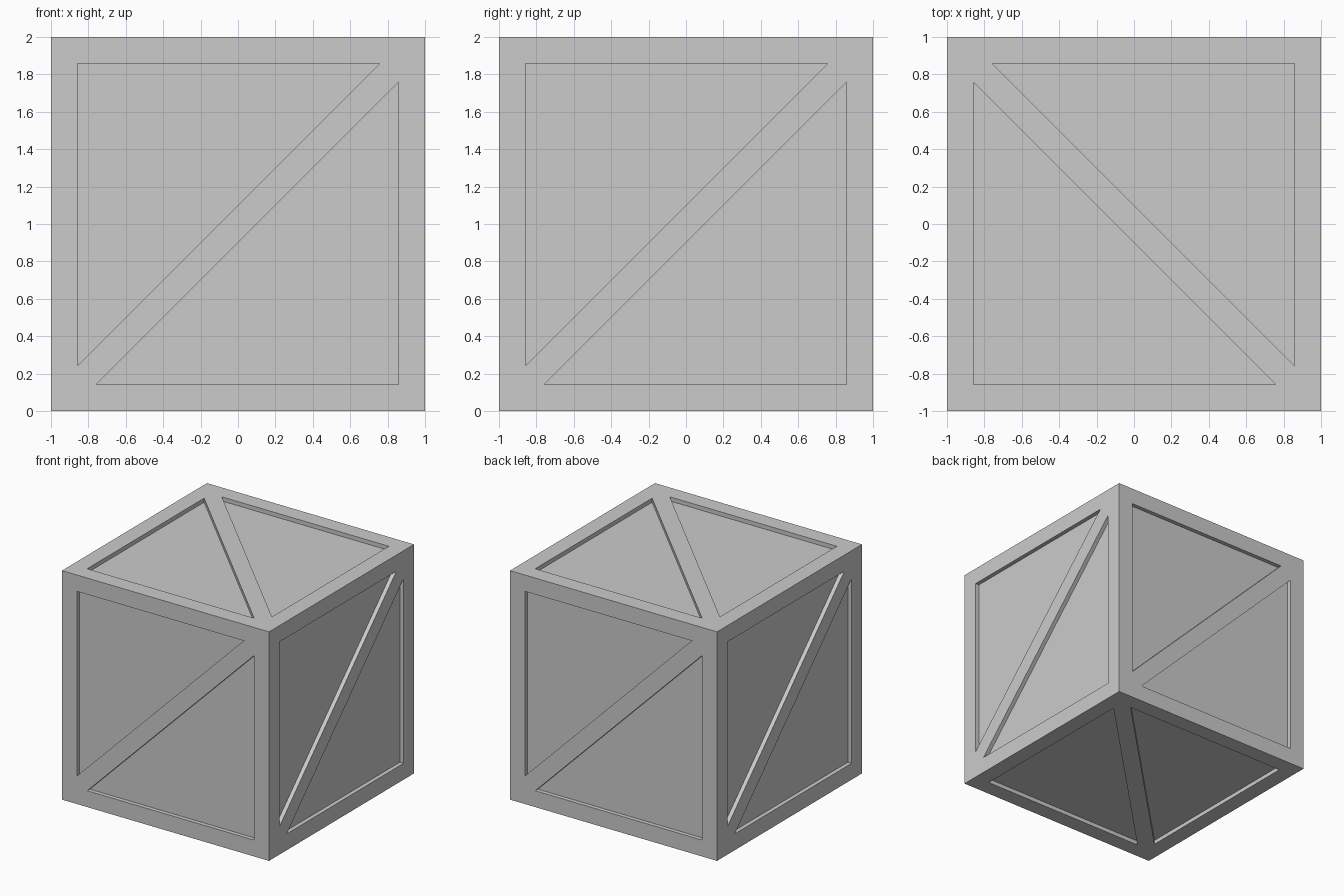
import bpy, bmesh
from mathutils import Vector

if "Cube" in bpy.data.objects:
    bpy.data.objects.remove(bpy.data.objects["Cube"])

BORDER = 1 / 7            # width of frame boards and diagonal brace
DEPTH = 0.036             # panel recess
I = 1 - BORDER
K = I - BORDER / 2 ** 0.5  # where the brace meets the border

X, Y, Z = Vector((1, 0, 0)), Vector((0, 1, 0)), Vector((0, 0, 1))
# (u, v) axes of each side; the brace runs along u + v, outward is u x v
SIDES = [(X, Z), (Y, Z), (-X, Z), (-Y, Z), (Y, -X), (Y, X)]

bm = bmesh.new()


def add_side(u, v):
    n = u.cross(v)

    def poly(*pts):
        bm.faces.new([bm.verts.new(u * a + v * b + n * (1 - d) + Z)
                      for a, b, d in pts])

    for s in (1, -1):     # the two halves are half-turn copies
        tri = [(-I * s, I * s), (-I * s, -K * s), (K * s, I * s)]
        a, c, b = tri
        lo, corner, hi = (-s, -s), (-s, s), (s, s)
        # border boards
        poly((*lo, 0), (*c, 0), (*a, 0), (*corner, 0))
        poly((*corner, 0), (*a, 0), (*b, 0), (*hi, 0))
        # recess walls and panel
        for p, q in zip(tri, tri[1:] + tri[:1]):
            poly((*p, 0), (*q, 0), (*q, DEPTH), (*p, DEPTH))
        poly(*[(*p, DEPTH) for p in tri])
    # diagonal brace
    poly((-1, -1, 0), (-K, -I, 0), (I, K, 0), (1, 1, 0), (K, I, 0), (-I, -K, 0))


for u, v in SIDES:
    add_side(u, v)

bmesh.ops.remove_doubles(bm, verts=bm.verts, dist=1e-4)
bmesh.ops.recalc_face_normals(bm, faces=bm.faces)
mesh = bpy.data.meshes.new("crate")
bm.to_mesh(mesh)
bm.free()
bpy.context.collection.objects.link(bpy.data.objects.new("crate", mesh))
